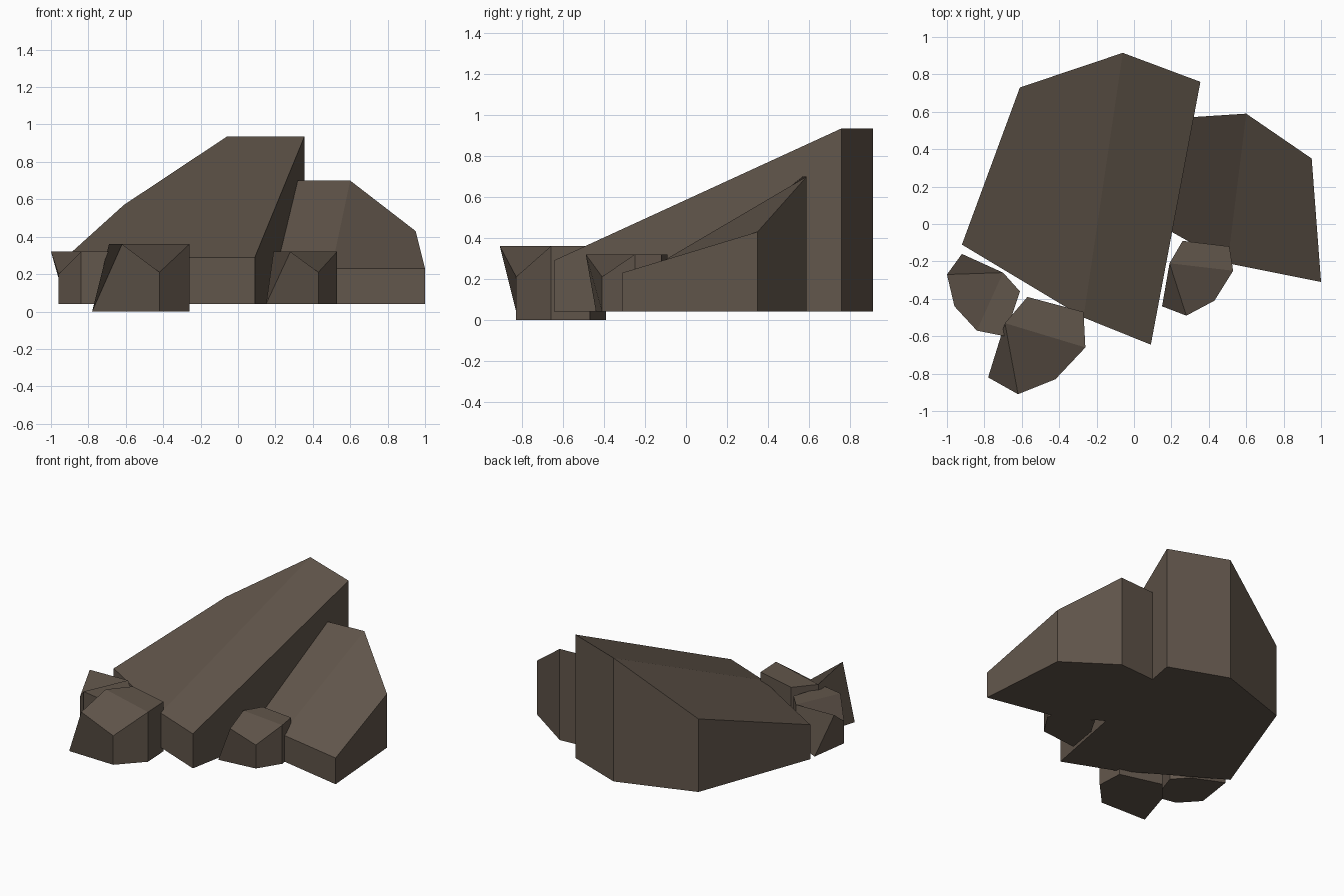
import bpy
import bmesh

default_cube = bpy.data.objects.get("Cube")
if default_cube:
    bpy.data.objects.remove(default_cube, do_unlink=True)

# Single brown stone colour
STONE_COLOUR = (0.12, 0.092, 0.07, 1.0)
stone = bpy.data.materials.new("brown_stone")
stone.use_nodes = True
stone.diffuse_color = STONE_COLOUR
shader = stone.node_tree.nodes["Principled BSDF"]
shader.inputs["Base Color"].default_value = STONE_COLOUR
shader.inputs["Roughness"].default_value = 0.9


def add_quad(bm, a, b, c, d):
    """Four-sided facet that folds along its shorter diagonal."""
    if (a.co - c.co).length > (b.co - d.co).length:
        a, b, c, d = b, c, d, a
    bm.faces.new((a, b, c, d))


def six_sided_stone(name, floor_points, top_points):
    """Six walls between floor and top, the top split in two by a ridge."""
    bm = bmesh.new()
    floor = [bm.verts.new(p) for p in floor_points]
    top = [bm.verts.new(p) for p in top_points]
    bm.faces.new(reversed(floor))
    for i in range(len(floor)):
        if floor[i - 1].co != floor[i].co:
            add_quad(bm, floor[i - 1], floor[i], top[i], top[i - 1])
    add_quad(bm, top[0], top[1], top[2], top[5])
    add_quad(bm, top[2], top[3], top[4], top[5])
    mesh = bpy.data.meshes.new(name)
    bm.to_mesh(mesh)
    bm.free()
    mesh.materials.append(stone)
    stone_object = bpy.data.objects.new(name, mesh)
    bpy.context.collection.objects.link(stone_object)


def slab(name, base, corners):
    """Upright-walled slab: each corner is x, y and its top height."""
    six_sided_stone(name, [(x, y, base) for x, y, top in corners], corners)


def boulder(name, base, top, notch_height, toe, overhang, notch, rim):
    """Small rock with a nose leaning off its toe, and a low notch beside it."""
    floor_points = [(*corner, base) for corner in (toe, notch, *rim)]
    top_points = [(*overhang, top), (*notch, notch_height)]
    top_points += [(*corner, top) for corner in rim]
    six_sided_stone(name, floor_points, top_points)


# Two large leaning slabs, each rising from front to back
slab("large_slab", 0.04, [
    (-0.61, 0.73, 0.57), (-0.92, -0.11, 0.29), (-0.27, -0.50, 0.29),
    (0.09, -0.645, 0.29), (0.355, 0.76, 0.935), (-0.06, 0.915, 0.935)])

slab("small_slab", 0.04, [
    (0.29, 0.57, 0.70), (0.18, -0.03, 0.23), (0.50, -0.21, 0.23),
    (1.0, -0.31, 0.23), (0.95, 0.35, 0.43), (0.60, 0.59, 0.70)])

# Three boulders scattered along the front
boulder("front_boulder", 0.0, 0.36, 0.21,
        toe=(-0.78, -0.82), overhang=(-0.62, -0.91), notch=(-0.42, -0.83),
        rim=[(-0.26, -0.66), (-0.27, -0.47), (-0.57, -0.39), (-0.69, -0.53)])

boulder("right_boulder", 0.04, 0.32, 0.20,
        toe=(-0.92, -0.16), overhang=(-1.0, -0.27), notch=(-0.96, -0.44),
        rim=[(-0.84, -0.57), (-0.69, -0.60), (-0.61, -0.36), (-0.70, -0.26)])

boulder("left_boulder", 0.04, 0.32, 0.21,
        toe=(0.15, -0.44), overhang=(0.28, -0.49), notch=(0.43, -0.41),
        rim=[(0.53, -0.25), (0.51, -0.12), (0.26, -0.09), (0.19, -0.21)])
